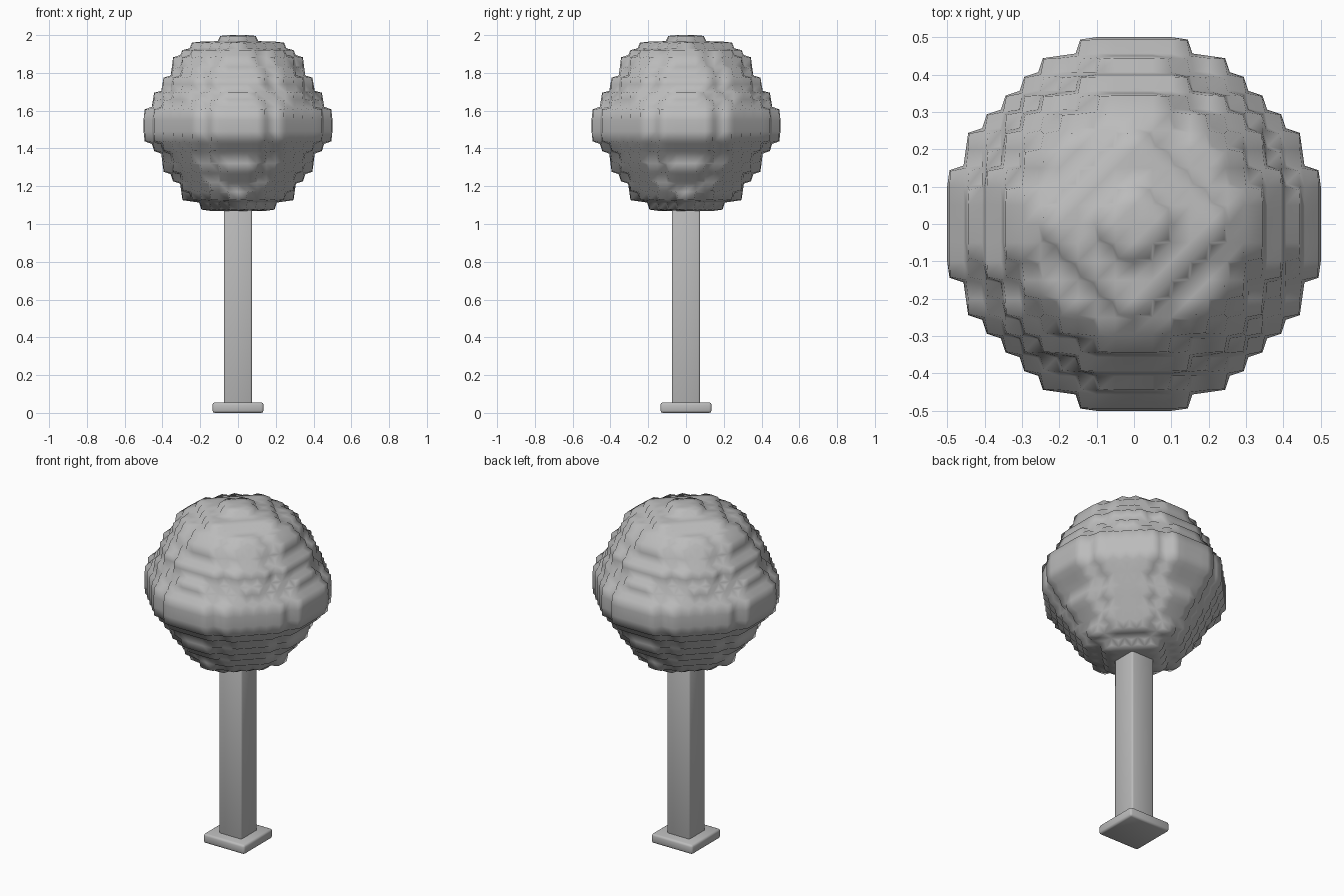
import bpy, bmesh

if "Cube" in bpy.data.objects:
    bpy.data.objects.remove(bpy.data.objects["Cube"])

grey = bpy.data.materials.new("soft grey")
grey.diffuse_color = (0.5, 0.5, 0.5, 1)
grey.use_nodes = True
grey.node_tree.nodes["Principled BSDF"].inputs["Base Color"].default_value = grey.diffuse_color


def add_object(name, bm):
    mesh = bpy.data.meshes.new(name)
    bm.to_mesh(mesh)
    bm.free()
    mesh.materials.append(grey)
    obj = bpy.data.objects.new(name, mesh)
    bpy.context.collection.objects.link(obj)
    return obj


def block(name, half, z0, z1, bevel):
    """Square block with softened edges."""
    bm = bmesh.new()
    bmesh.ops.create_cube(bm, size=1)
    for v in bm.verts:
        v.co = (v.co.x * 2 * half, v.co.y * 2 * half, z0 + (v.co.z + 0.5) * (z1 - z0))
    bmesh.ops.bevel(bm, geom=bm.edges[:], offset=bevel, segments=2,
                    profile=0.5, affect='EDGES')
    for f in bm.faces:
        f.smooth = True
    return add_object(name, bm)


# Base plate and trunk
block("base", 0.135, 0.0, 0.055, 0.012)
block("trunk", 0.075, 0.03, 1.15, 0.01)

# Crown: stepped ball made of stacked cell layers (bottom z, radius, roundness)
CELL = 0.05
LAYERS = [
    (1.07, 0.19, 1.6), (1.12, 0.29, 1.8), (1.17, 0.31, 2), (1.22, 0.35, 2),
    (1.27, 0.39, 2), (1.32, 0.41, 2), (1.38, 0.45, 2), (1.43, 0.50, 2),
    (1.49, 0.50, 2), (1.55, 0.50, 2), (1.615, 0.46, 2), (1.66, 0.44, 2),
    (1.70, 0.40, 2), (1.74, 0.40, 2), (1.78, 0.36, 2), (1.83, 0.35, 2),
    (1.89, 0.30, 1.8), (1.925, 0.24, 1.4), (1.965, 0.08, 2),
]
heights = [layer[0] for layer in LAYERS] + [2.0]

cells = set()
for k, (_, radius, p) in enumerate(LAYERS):
    for i in range(-10, 10):
        for j in range(-10, 10):
            x, y = abs(i + 0.5) * CELL, abs(j + 0.5) * CELL
            if x ** p + y ** p < 0.98 * radius ** p:
                cells.add((i, j, k))

# Keep only the outer faces of the cells
bm = bmesh.new()
corners = {}


def corner(key):
    if key not in corners:
        corners[key] = bm.verts.new((key[0] * CELL, key[1] * CELL, heights[key[2]]))
    return corners[key]


for cell in sorted(cells):
    for axis in range(3):
        for side in (0, 1):
            near = list(cell)
            near[axis] += 2 * side - 1
            if tuple(near) in cells:
                continue
            u, w = (axis + 1) % 3, (axis + 2) % 3
            loop = []
            for a, b in ((0, 0), (1, 0), (1, 1), (0, 1)):
                key = list(cell)
                key[axis] += side
                key[u] += a
                key[w] += b
                loop.append(corner(tuple(key)))
            face = bm.faces.new(loop if side else loop[::-1])
            face.smooth = True

# Soften the steps a little
bmesh.ops.smooth_vert(bm, verts=bm.verts[:], factor=0.5,
                      use_axis_x=True, use_axis_y=True, use_axis_z=True)
add_object("crown", bm)
